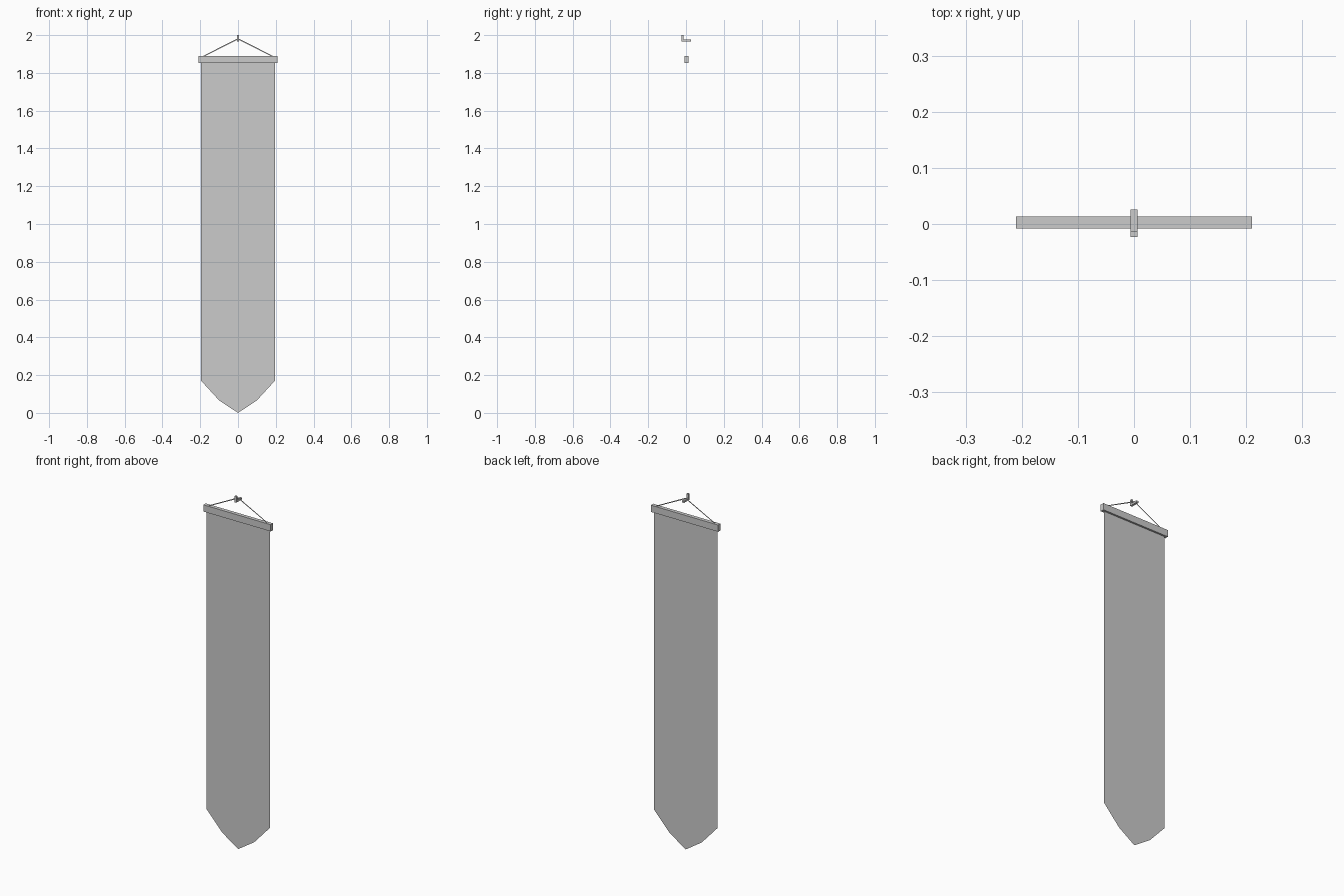
import bpy

if "Cube" in bpy.data.objects:
    bpy.data.objects.remove(bpy.data.objects["Cube"])

Y = 0.0025  # plane of the cloth and cord


def mesh_object(name, verts, faces):
    mesh = bpy.data.meshes.new(name)
    mesh.from_pydata(verts, [], faces)
    mesh.update()
    obj = bpy.data.objects.new(name, mesh)
    bpy.context.collection.objects.link(obj)
    return obj


def flat(name, outline):
    """Single flat face in the xz plane, facing the front."""
    return mesh_object(name, [(x, Y, z) for x, z in outline],
                       [list(range(len(outline)))])


def prism(name, profile, half_width):
    """Extrude a yz profile along x, centred on x = 0."""
    n = len(profile)
    verts = [(x, y, z) for x in (-half_width, half_width) for y, z in profile]
    faces = [list(range(n))[::-1], list(range(n, 2 * n))]
    faces += [[i, (i + 1) % n, n + (i + 1) % n, n + i] for i in range(n)]
    return mesh_object(name, verts, faces)


# Hanging cloth with a pointed lower end
flat("banner_cloth", [(-0.197, 1.86), (-0.197, 0.172), (-0.1, 0.066), (0, 0),
                      (0.1, 0.066), (0.197, 0.172), (0.197, 1.86)])

# Wooden crossbar
prism("crossbar", [(-0.008, 1.852), (0.013, 1.852),
                   (0.013, 1.89), (-0.008, 1.89)], 0.21)

# Flat cord on each side, meeting over the hook
for side, s in (("left", -1), ("right", 1)):
    pts = [(s * 0.188, 1.888), (s * 0.178, 1.888), (0, 1.977), (0, 1.984)]
    flat("cord_" + side, pts if s < 0 else pts[::-1])

# L-shaped hook
prism("hook", [(-0.023, 1.965), (0.026, 1.965), (0.026, 1.976),
               (-0.013, 1.976), (-0.013, 2.0), (-0.023, 2.0)], 0.006)
